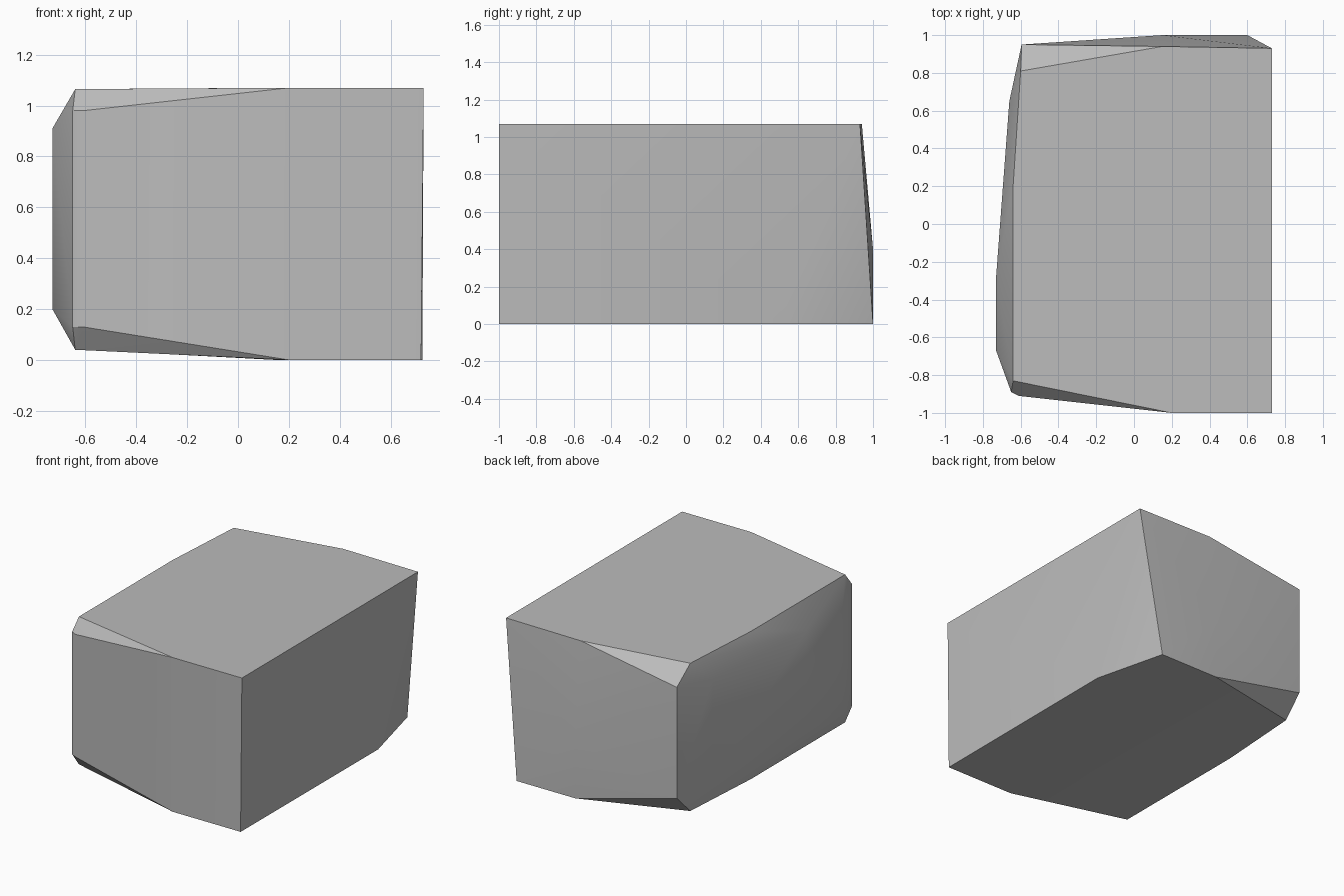
import bpy, bmesh, math

cube = bpy.data.objects.get("Cube")
if cube:
    bpy.data.objects.remove(cube, do_unlink=True)

HEIGHT = 1.07

stone = bpy.data.materials.new("grey stone")
stone.use_nodes = True
grey = (0.5, 0.5, 0.5, 1)
stone.diffuse_color = grey
stone.node_tree.nodes["Principled BSDF"].inputs["Base Color"].default_value = grey

# Flat top and bottom: square on the right, worn down on the left
square_end_top = [(0.73, -1), (0.2, -1), (0.15, 0.94), (0.73, 0.93)]
square_end_base = [(0.72, -1), (0.2, -1), (0.15, 1), (0.6, 1), (0.725, 0.5)]
worn_edge = [(-0.64, -0.83), (-0.64, 0.2), (-0.6, 0.81)]

# Upright edges of the worn side: x, y, low z, high z
uprights = [
    (-0.61, -0.91, 0.13, 0.98),
    (-0.65, -0.89, 0.13, 0.98),
    (-0.73, -0.67, 0.2, 0.91),
    (-0.73, -0.28, 0.2, 0.91),
    (-0.66, 0.65, 0.2, 0.91),
    (-0.595, 0.95, 0.18, 0.95),
]

points = [(x, y, HEIGHT) for x, y in square_end_top]
points += [(x, y, 0) for x, y in square_end_base]
points += [(x, y, z) for x, y in worn_edge for z in (0.04, HEIGHT - 0.005)]
points += [(x, y, z) for x, y, low, high in uprights for z in (low, high)]
points.append((0.15, 1, 0.4))  # swell of the back face

# Wrap the outline in one convex block
bm = bmesh.new()
for p in points:
    bm.verts.new(p)
bmesh.ops.convex_hull(bm, input=bm.verts)
bmesh.ops.dissolve_limit(bm, angle_limit=math.radians(0.5), verts=bm.verts, edges=bm.edges)
bmesh.ops.recalc_face_normals(bm, faces=bm.faces)
mesh = bpy.data.meshes.new("stone_block")
bm.to_mesh(mesh)
bm.free()
mesh.materials.append(stone)

block = bpy.data.objects.new("stone_block", mesh)
bpy.context.collection.objects.link(block)
bpy.context.view_layer.objects.active = block
block.select_set(True)
bpy.ops.object.shade_smooth_by_angle(angle=math.radians(30))
